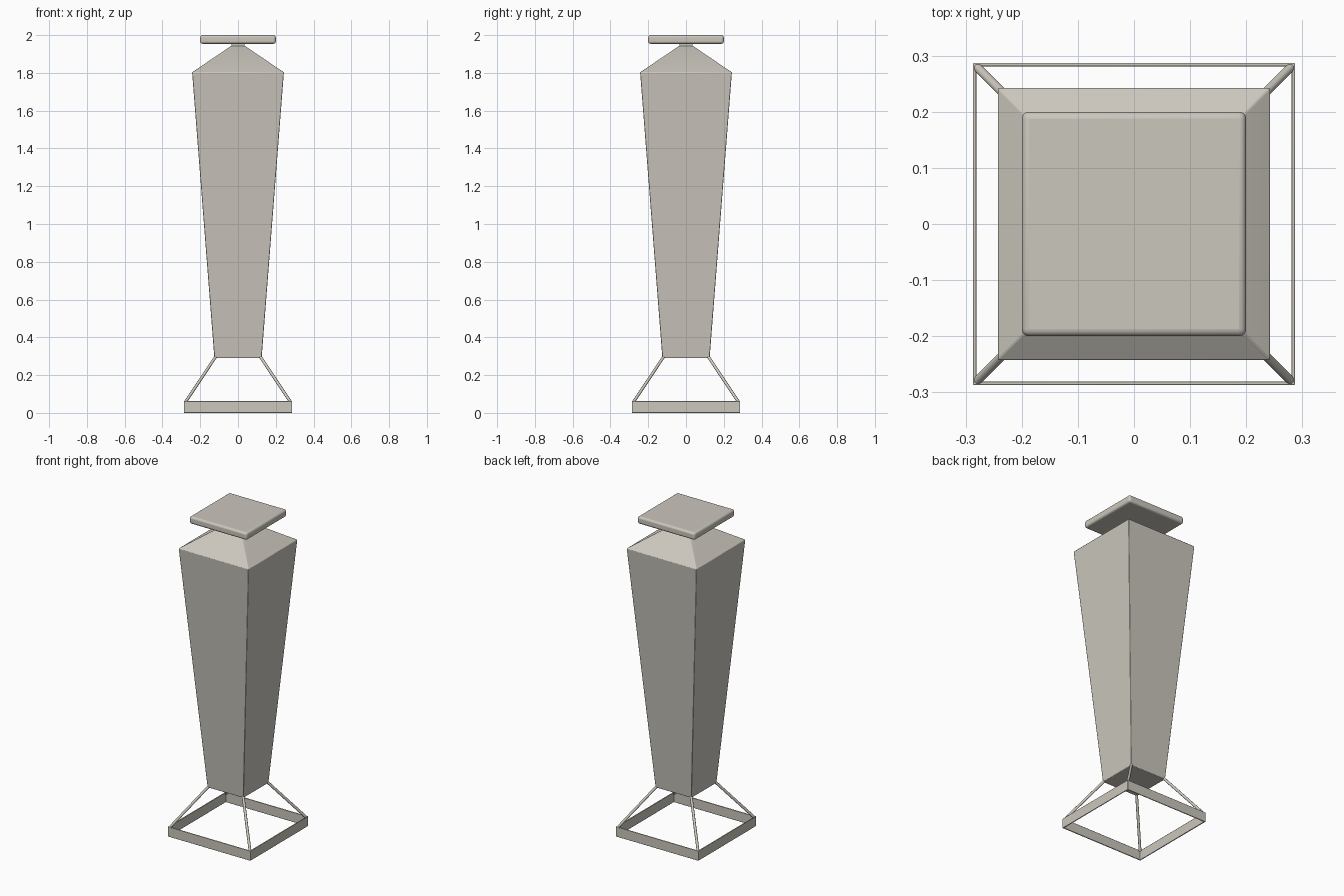
import bpy, bmesh, math
from mathutils import Vector

if "Cube" in bpy.data.objects:
    bpy.data.objects.remove(bpy.data.objects["Cube"])

stone = bpy.data.materials.new("warm_grey")
stone.diffuse_color = (0.60, 0.57, 0.51, 1)
stone.use_nodes = True
stone.node_tree.nodes["Principled BSDF"].inputs["Base Color"].default_value = stone.diffuse_color


def finish(name, bm, bevel=0.0, segments=2):
    bmesh.ops.recalc_face_normals(bm, faces=bm.faces)
    mesh = bpy.data.meshes.new(name)
    bm.to_mesh(mesh)
    bm.free()
    mesh.materials.append(stone)
    ob = bpy.data.objects.new(name, mesh)
    bpy.context.collection.objects.link(ob)
    if bevel:
        mod = ob.modifiers.new("soft_edges", 'BEVEL')
        mod.width, mod.segments, mod.limit_method = bevel, segments, 'ANGLE'
        mod.angle_limit = math.radians(30)
    bpy.context.view_layer.objects.active = ob
    ob.select_set(True)
    bpy.ops.object.shade_smooth_by_angle(angle=math.radians(35))
    ob.select_set(False)
    return ob


def square_loft(name, profile, bevel=0.0, segments=2, closed=False):
    """Sweep (half width, z) points around a square; closed makes a hollow ring."""
    bm = bmesh.new()
    rings = [[bm.verts.new((sx * h, sy * h, z))
              for sx, sy in ((-1, -1), (1, -1), (1, 1), (-1, 1))] for h, z in profile]
    pairs = list(zip(rings, rings[1:]))
    if closed:
        pairs.append((rings[-1], rings[0]))
    else:
        bm.faces.new(rings[0])
        bm.faces.new(rings[-1])
    for a, b in pairs:
        for i in range(4):
            j = (i + 1) % 4
            bm.faces.new((a[i], a[j], b[j], b[i]))
    return finish(name, bm, bevel, segments)


# Tapered body with sloping shoulders
square_loft("body", [(0.125, 0.29), (0.243, 1.803), (0.036, 1.943)], 0.003)

# Neck and rounded square lid
square_loft("neck", [(0.034, 1.935), (0.034, 1.96)])
square_loft("lid", [(0.20, 1.954), (0.20, 2.0)], 0.013, 4)

# Thin open foot frame
square_loft("foot_frame", [(0.287, 0.0), (0.287, 0.062), (0.281, 0.062), (0.281, 0.0)],
            0.002, 2, closed=True)

# Four slanted corner rods joining the frame to the body
for sx in (-1, 1):
    for sy in (-1, 1):
        low = Vector((sx * 0.279, sy * 0.279, 0.056))
        high = Vector((sx * 0.120, sy * 0.120, 0.295))
        axis = high - low
        bm = bmesh.new()
        bmesh.ops.create_cone(bm, cap_ends=True, segments=12, radius1=0.008,
                              radius2=0.008, depth=axis.length)
        turn = Vector((0, 0, 1)).rotation_difference(axis).to_matrix()
        for v in bm.verts:
            v.co = turn @ v.co + (low + high) / 2
        side = ("left" if sx < 0 else "right") + ("_front" if sy < 0 else "_back")
        finish("leg_rod_" + side, bm)
